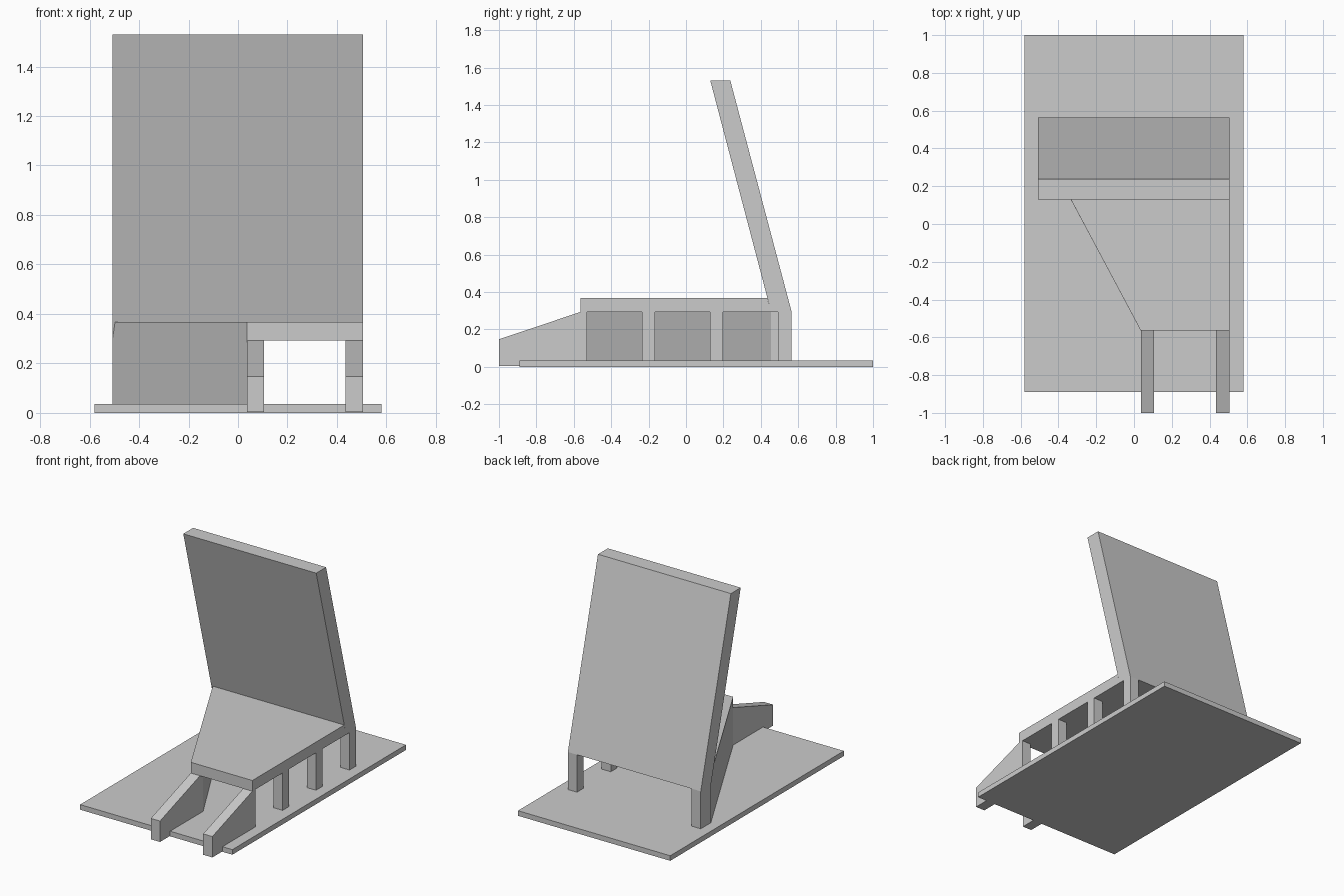
import bpy
import bmesh
from mathutils import Vector

if "Cube" in bpy.data.objects:
    bpy.data.objects.remove(bpy.data.objects["Cube"])


def prism(name, points, direction):
    """Flat-faced solid: extrude a closed 3D outline along a vector."""
    mesh = bpy.data.meshes.new(name)
    bm = bmesh.new()
    face = bm.faces.new([bm.verts.new(p) for p in points])
    ext = bmesh.ops.extrude_face_region(bm, geom=[face], use_keep_orig=True)
    moved = [g for g in ext["geom"] if isinstance(g, bmesh.types.BMVert)]
    bmesh.ops.translate(bm, verts=moved, vec=Vector(direction))
    bmesh.ops.recalc_face_normals(bm, faces=bm.faces)
    bm.to_mesh(mesh)
    bm.free()
    obj = bpy.data.objects.new(name, mesh)
    bpy.context.collection.objects.link(obj)
    return obj


def plan(name, outline, z0, z1):
    """Extrude an xy outline upward."""
    return prism(name, [(x, y, z0) for x, y in outline], (0, 0, z1 - z0))


def side(name, outline, x0, x1):
    """Extrude a yz outline across x."""
    return prism(name, [(x0, y, z) for y, z in outline], (x1 - x0, 0, 0))


def box(name, x0, x1, y0, y1, z0, z1):
    return plan(name, [(x0, y0), (x1, y0), (x1, y1), (x0, y1)], z0, z1)


BASE, UNDER, TOP = 0.035, 0.293, 0.367   # plate top, deck underside, deck top
LEFT, RIGHT, T = -0.508, 0.505, 0.07     # panel sides, post thickness
FRONT, INNER = -0.565, 0.036             # deck front edge, its left corner

# Ground plate
box("base_plate", -0.58, 0.58, -0.89, 1.0, 0, BASE)

# Leaning back panel
side("back_panel", [(0.13, 1.53), (0.237, 1.53), (0.565, UNDER), (0.455, UNDER)],
     LEFT, RIGHT)

# Tapered deck, its rear edge following the lean of the panel
deck = plan("deck", [(RIGHT, FRONT), (INNER, FRONT), (LEFT, 0.455), (RIGHT, 0.455)],
            UNDER, TOP)
for v in deck.data.vertices:
    if v.co.y > 0 and v.co.z > 0.33:
        v.co.y = 0.435
        if v.co.x < 0:
            v.co.x = LEFT + 0.011

# Slanted solid wall under the left edge of the deck
plan("slanted_wall", [(INNER, FRONT), (INNER + T, FRONT), (INNER + T, -0.53),
                      (LEFT + T, 0.455), (LEFT, 0.455)], BASE, UNDER)

# Posts along the right side, plus the rear left corner post
for i, (y0, y1) in enumerate([(-0.235, -0.165), (0.128, 0.197), (0.493, 0.565)]):
    box(f"right_post_{i + 1}", RIGHT - T, RIGHT, y0, y1, BASE, UNDER)
box("rear_left_post", LEFT, LEFT + T, 0.455, 0.565, BASE, UNDER)

# Sloping front brackets; the right one doubles as the front post
for name, x0, back in (("left", INNER, FRONT), ("right", RIGHT - T, -0.53)):
    outline = [(-1.0, 0.003), (-1.0, 0.147), (FRONT, UNDER)]
    if back > FRONT:
        outline.append((back, UNDER))
    outline.append((back, 0.003))
    side(f"front_bracket_{name}", outline, x0, x0 + T)
